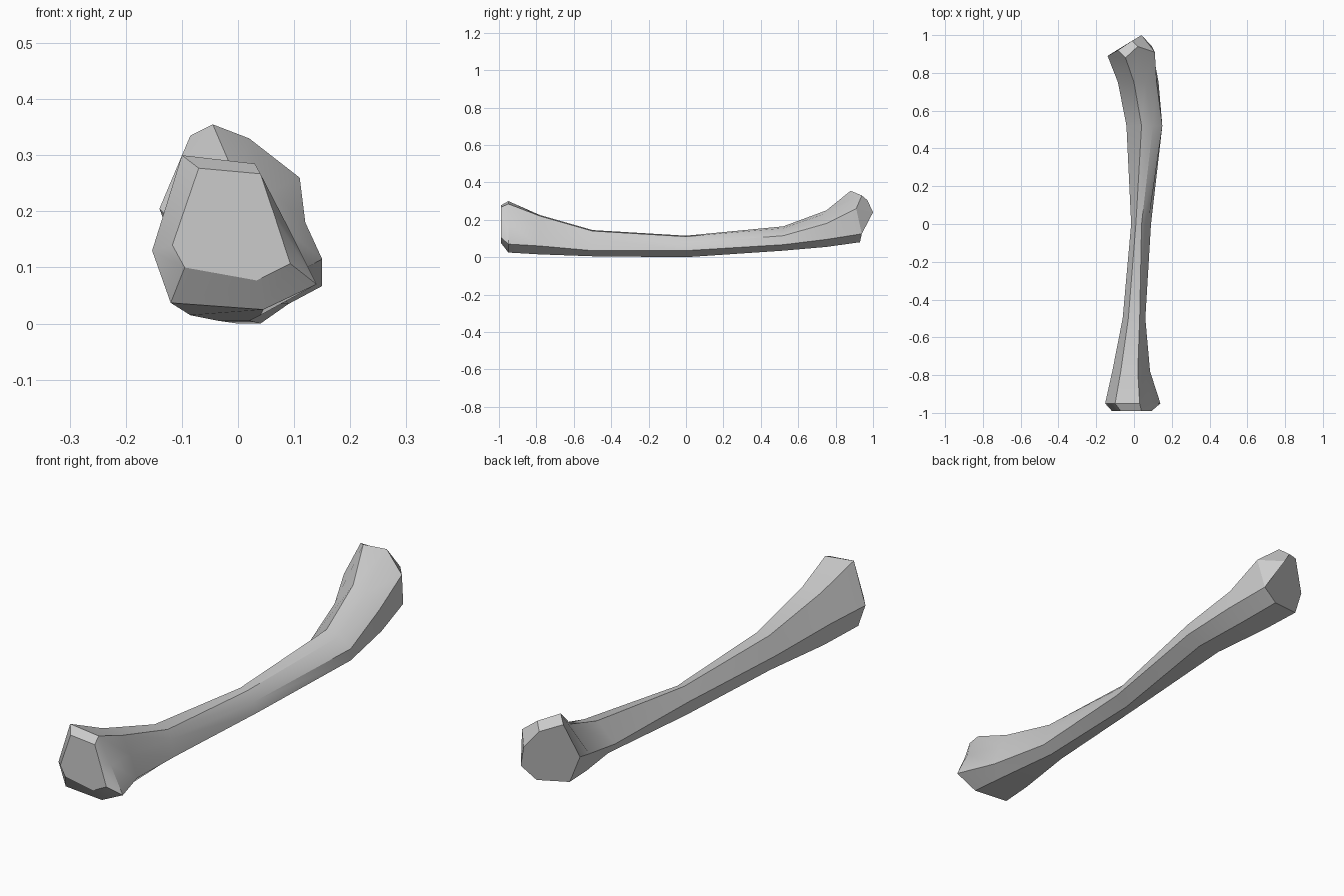
import bpy
import bmesh
import math
from mathutils import Vector

default_object = bpy.data.objects.get("Cube")
if default_object:
    bpy.data.objects.remove(default_object, do_unlink=True)


def make_material(name, colour):
    material = bpy.data.materials.new(name)
    material.use_nodes = True
    material.diffuse_color = colour
    shader = material.node_tree.nodes["Principled BSDF"]
    shader.inputs["Base Color"].default_value = colour
    return material


def section(y, *outline):
    """Cross-section across the bone, outline in hundredths of a unit."""
    return [Vector((x / 100, y, z / 100)) for x, z in outline]


def points(*places):
    return [Vector(place) / 100 for place in places]


# Outline order: top right, top left, upper left, lower left,
# bottom left, bottom right, right side
front_rim = section(-.95, (-10, 30), (3, 28.5), (8.5, 18), (14, 7),
                    (4.5, 2.5), (-12, 3.7), (-15.3, 13))
front_cap = section(-.99, (-7, 27.7), (4, 26.7), (6.6, 19), (9.3, 10.7),
                    (3.3, 7.7), (-9.5, 10), (-11.7, 14))

# Shaft, widening and rising towards both ends
shaft = [
    section(-.78, (-7, 22.5), (2, 22), (5.5, 15), (8.5, 6),
            (4, 1.5), (-8.5, 1.5), (-11.5, 11)),
    section(-.5, (-3, 14.5), (3, 14), (4.5, 10.5), (6, 3.5),
            (2, .5), (-3.5, .5), (-6, 7)),
    section(0, (1, 11.5), (4, 11), (7.5, 7.5), (9, 3.5),
            (4, 0), (0, 0), (-1.5, 6)),
    section(.52, (4, 16.5), (10, 15.5), (15, 11.5), (15, 6.7),
            (9, 3.5), (-1, 4.5), (-4, 9)),
    section(.75, (0, 25), (6, 23.5), (12, 18), (13, 9.5),
            (6, 5.5), (-7, 7.5), (-8.5, 15)),
]

# Slanted back end: the lower part of the rim is shared with its cap
rim_base = points((9.5, 94, 12.5), (3, 93, 8), (-10, 90, 9.5), (-14, 89, 20.5))
back_rim = points((-4.5, 88, 35.5), (2, 94, 33), (11, 91, 26)) + rim_base
back_cap = points((-8.5, 92, 33.5), (-1, 97, 30.5), (4, 100, 24)) + rim_base

# Skin the sections and close both ends
bm = bmesh.new()
rings = [[bm.verts.new(p) for p in ring]
         for ring in [front_cap, front_rim, *shaft, back_rim, back_cap]]
for near, far in zip(rings, rings[1:]):
    for i in range(len(near)):
        j = (i + 1) % len(near)
        bm.faces.new((near[i], near[j], far[j], far[i]))
bm.faces.new(rings[0])
bm.faces.new(rings[-1])
bmesh.ops.remove_doubles(bm, verts=bm.verts, dist=.0005)
bmesh.ops.recalc_face_normals(bm, faces=bm.faces)

mesh = bpy.data.meshes.new("bone")
bm.to_mesh(mesh)
bm.free()
bone = bpy.data.objects.new("bone", mesh)
bpy.context.collection.objects.link(bone)
mesh.materials.append(make_material("pale grey", (.6, .6, .6, 1)))

bpy.context.view_layer.objects.active = bone
bone.select_set(True)
bpy.ops.object.shade_smooth_by_angle(angle=math.radians(30))
